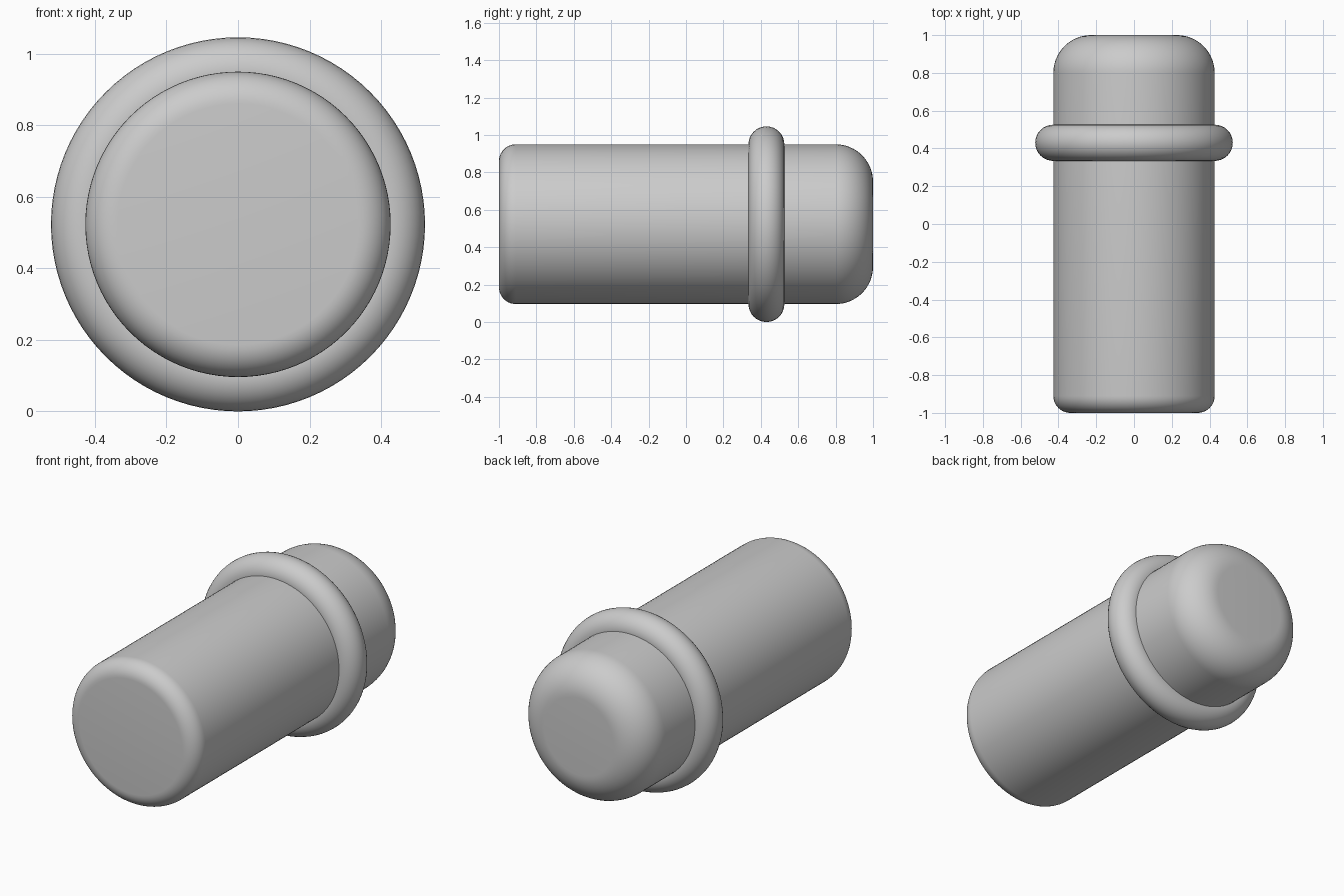
import bpy
import bmesh
from math import sin, cos, pi, radians
from mathutils import Matrix, Vector

cube = bpy.data.objects.get("Cube")
if cube:
    bpy.data.objects.remove(cube, do_unlink=True)

AXIS_Z = 0.523      # height of the horizontal centre line
BODY_R = 0.427
SEGMENTS = 96

grey = bpy.data.materials.new("plain grey")
grey.use_nodes = True
grey.diffuse_color = (0.6, 0.6, 0.6, 1)
grey.node_tree.nodes["Principled BSDF"].inputs["Base Color"].default_value = grey.diffuse_color


def arc(radius, y, size, start, end, steps):
    """Points (radius, y) along an arc, angles measured from the radial direction."""
    angles = [start + (end - start) * i / steps for i in range(steps + 1)]
    return [(radius + size * cos(a), y + size * sin(a)) for a in angles]


def lathe(name, profile):
    """Revolve a (radius, y) profile about the horizontal centre line."""
    bm = bmesh.new()
    verts = [bm.verts.new((r, y, 0)) for r, y in profile]
    edges = [bm.edges.new(pair) for pair in zip(verts, verts[1:])]
    bmesh.ops.spin(bm, geom=verts + edges, cent=(0, 0, 0), axis=(0, 1, 0),
                   angle=2 * pi, steps=SEGMENTS, use_merge=True)
    bmesh.ops.remove_doubles(bm, verts=bm.verts, dist=1e-5)
    # Close any open end with a flat cap
    rims = [e for e in bm.edges if e.is_boundary]
    if rims:
        bmesh.ops.holes_fill(bm, edges=rims, sides=0)
    bmesh.ops.recalc_face_normals(bm, faces=bm.faces)
    bmesh.ops.translate(bm, verts=bm.verts, vec=(0, 0, AXIS_Z))
    mesh = bpy.data.meshes.new(name)
    bm.to_mesh(mesh)
    bm.free()
    mesh.materials.append(grey)
    obj = bpy.data.objects.new(name, mesh)
    bpy.context.collection.objects.link(obj)
    bpy.ops.object.select_all(action='DESELECT')
    obj.select_set(True)
    bpy.context.view_layer.objects.active = obj
    bpy.ops.object.shade_smooth_by_angle(angle=radians(30))
    return obj


# Cylinder with a small rounded front edge and a large rounded back edge
FRONT_ROUND, BACK_ROUND = 0.09, 0.2
lathe("body",
      arc(BODY_R - FRONT_ROUND, -1 + FRONT_ROUND, FRONT_ROUND, -pi / 2, 0, 10)
      + arc(BODY_R - BACK_ROUND, 1 - BACK_ROUND, BACK_ROUND, 0, pi / 2, 16))

# Round collar ring near the back
lathe("collar_ring", arc(BODY_R, 0.43, 0.096, 0, 2 * pi, 32))
